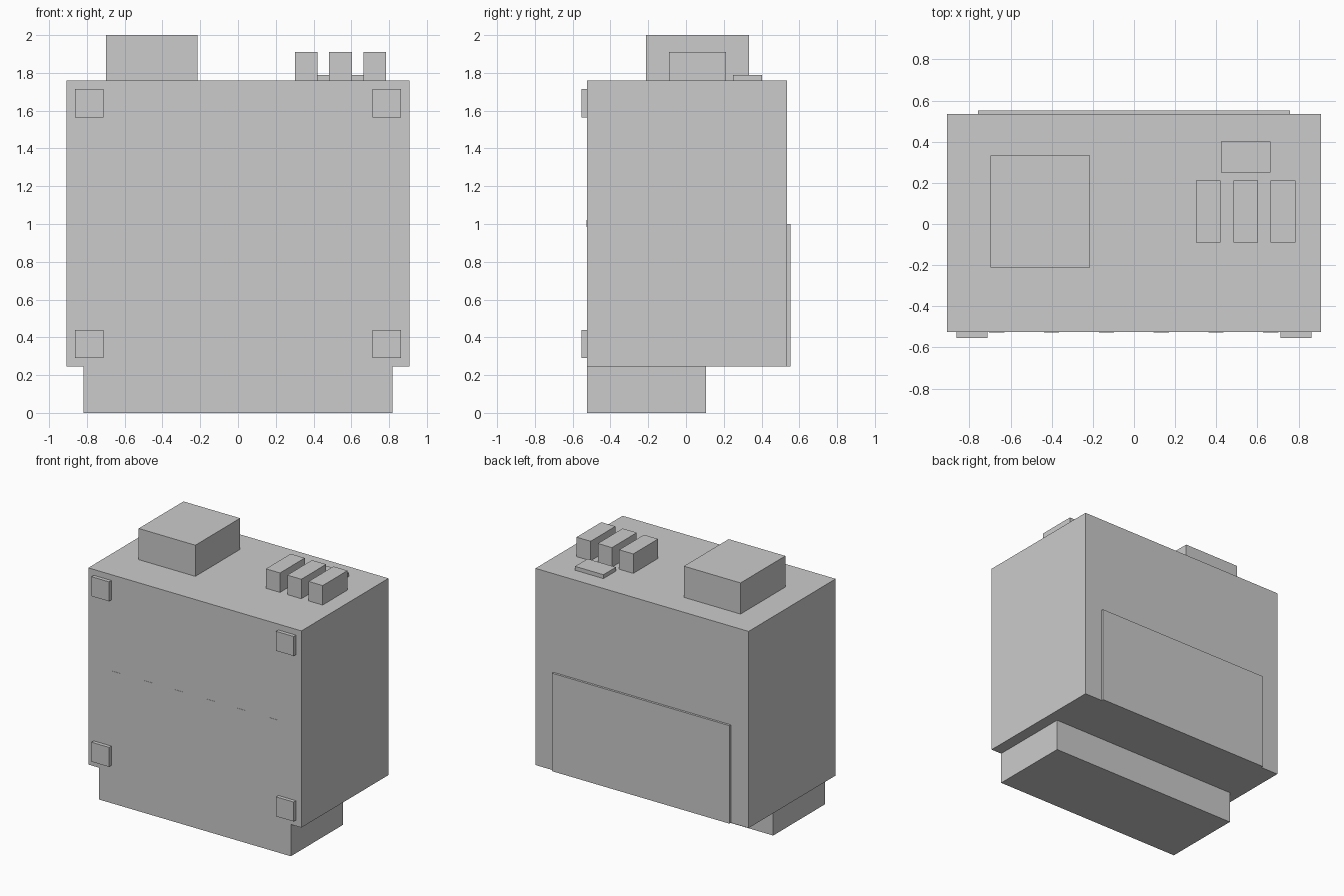
import bpy, bmesh
from mathutils import Vector

if "Cube" in bpy.data.objects:
    bpy.data.objects.remove(bpy.data.objects["Cube"])


def box(name, x, y, z):
    """Box from (min, max) ranges on each axis."""
    bm = bmesh.new()
    bmesh.ops.create_cube(bm, size=1)
    lo, hi = (Vector(v) for v in zip(x, y, z))
    for v in bm.verts:
        v.co = Vector((lo[i] + (v.co[i] + 0.5) * (hi[i] - lo[i]) for i in range(3)))
    mesh = bpy.data.meshes.new(name)
    bm.to_mesh(mesh)
    bm.free()
    obj = bpy.data.objects.new(name, mesh)
    bpy.context.collection.objects.link(obj)
    return obj


FRONT, BACK, BOTTOM, TOP = -0.525, 0.535, 0.245, 1.76

# Main cabinet and the recessed base under its front part
box("cabinet", (-0.908, 0.908), (FRONT, BACK), (BOTTOM, TOP))
box("base", (-0.818, 0.818), (FRONT, 0.107), (0, BOTTOM))

# Thin panel on the lower back
box("back_panel", (-0.757, 0.757), (BACK, 0.552), (BOTTOM, 1.0))

# Square pads at the four front corners
for side, x in (("left", -0.787), ("right", 0.787)):
    for level, z in (("lower", 0.365), ("upper", 1.64)):
        box(f"{level}_{side}_pad", (x - 0.075, x + 0.075),
            (-0.553, FRONT), (z - 0.075, z + 0.075))

# Row of small indicators, almost flush with the front
for i in range(6):
    x = -0.667 + i * 0.2664
    box(f"indicator_{i + 1}", (x - 0.037, x + 0.037), (FRONT - 0.002, -0.5), (0.984, 1.02))

# Large block on top
box("top_block", (-0.698, -0.215), (-0.212, 0.333), (TOP, 2.0))

# Three upright blocks and the low plate behind them
for i in range(3):
    x = 0.361 + i * 0.1818
    box(f"top_module_{i + 1}", (x - 0.06, x + 0.06), (-0.09, 0.212), (TOP, 1.91))
box("top_plate", (0.422, 0.664), (0.25, 0.402), (TOP, 1.79))
